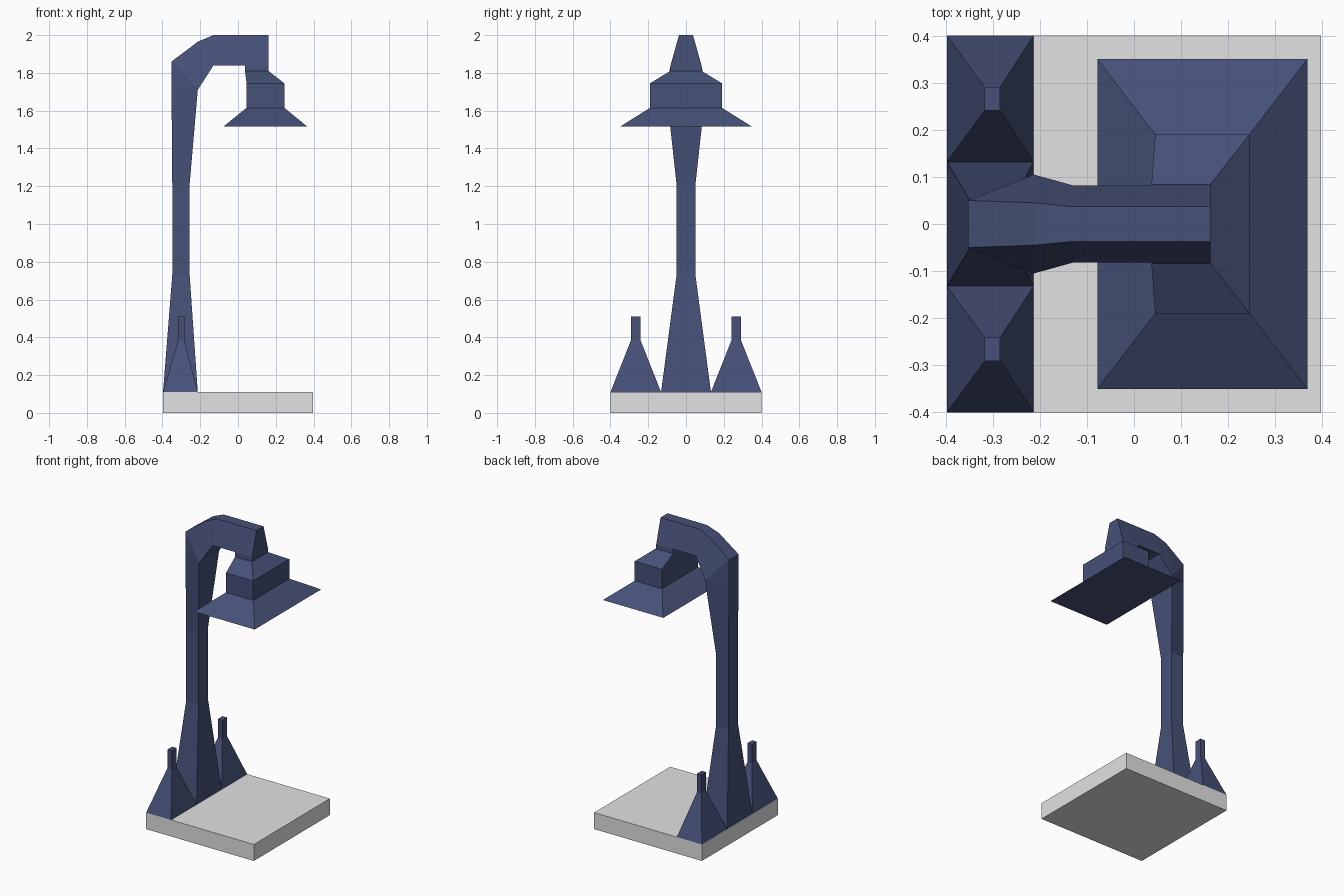
import bpy
import bmesh

cube = bpy.data.objects.get("Cube")
if cube:
    bpy.data.objects.remove(cube, do_unlink=True)


def make_material(name, rgb):
    mat = bpy.data.materials.new(name)
    mat.use_nodes = True
    mat.diffuse_color = (*rgb, 1)
    bsdf = mat.node_tree.nodes["Principled BSDF"]
    bsdf.inputs["Base Color"].default_value = (*rgb, 1)
    bsdf.inputs["Roughness"].default_value = 0.8
    return mat


navy = make_material("navy blue", (0.061, 0.082, 0.187))
stone = make_material("pale grey", (0.76, 0.76, 0.76))


def loft(name, rings, mat):
    """Skin a list of four-cornered rings and cap both ends."""
    bm = bmesh.new()
    loops = [[bm.verts.new(p) for p in ring] for ring in rings]
    for a, b in zip(loops, loops[1:]):
        for i in range(4):
            j = (i + 1) % 4
            bm.faces.new((a[i], a[j], b[j], b[i]))
    bm.faces.new(loops[0])
    bm.faces.new(loops[-1])
    # Rings that share corners collapse into triangles at the bend
    bmesh.ops.remove_doubles(bm, verts=bm.verts, dist=0.0005)
    bmesh.ops.recalc_face_normals(bm, faces=bm.faces)
    mesh = bpy.data.meshes.new(name)
    bm.to_mesh(mesh)
    bm.free()
    mesh.materials.append(mat)
    obj = bpy.data.objects.new(name, mesh)
    bpy.context.collection.objects.link(obj)
    return obj


def level(z, x0, x1, half, y=0):
    """Horizontal rectangle."""
    return [(x0, y - half, z), (x1, y - half, z), (x1, y + half, z), (x0, y + half, z)]


def section(outer, inner):
    """Cross-section of the bent post; each side is (x, z, half width)."""
    (xo, zo, wo), (xi, zi, wi) = outer, inner
    return [(xo, -wo, zo), (xi, -wi, zi), (xi, wi, zi), (xo, wo, zo)]


# Square base slab
loft("base_slab", [level(0, -0.397, 0.397, 0.4), level(0.11, -0.397, 0.397, 0.4)], stone)

# Post with flared foot, bending over into the arm
elbow = (-0.213, 1.71, 0.105)
loft("post_and_arm", [
    section((-0.397, 0.11, 0.132), (-0.213, 0.11, 0.132)),
    section((-0.348, 0.73, 0.05), (-0.256, 0.73, 0.05)),
    section((-0.348, 1.21, 0.05), (-0.256, 1.21, 0.05)),
    section((-0.352, 1.71, 0.05), elbow),
    section((-0.352, 1.86, 0.05), elbow),
    section((-0.213, 1.965, 0.045), elbow),
    section((-0.13, 2.0, 0.037), (-0.13, 1.84, 0.082)),
    section((0.162, 2.0, 0.037), (0.162, 1.84, 0.082)),
], navy)

# Stepped lamp hood hanging from the arm
loft("lamp_hood", [
    level(1.84, 0.037, 0.162, 0.082),
    level(1.81, 0.037, 0.162, 0.084),
    level(1.745, 0.045, 0.245, 0.19),
    level(1.615, 0.045, 0.245, 0.19),
    level(1.515, -0.078, 0.368, 0.35),
], navy)

# Small spiked feet on either side of the post
for side, y in (("left", 0.266), ("right", -0.266)):
    peak = 0.025
    loft(f"{side}_side_spike", [
        level(0.11, -0.397, -0.213, 0.134, y),
        level(0.385, -0.317, -0.284, peak, y),
        level(0.51, -0.317, -0.284, peak, y),
    ], navy)
